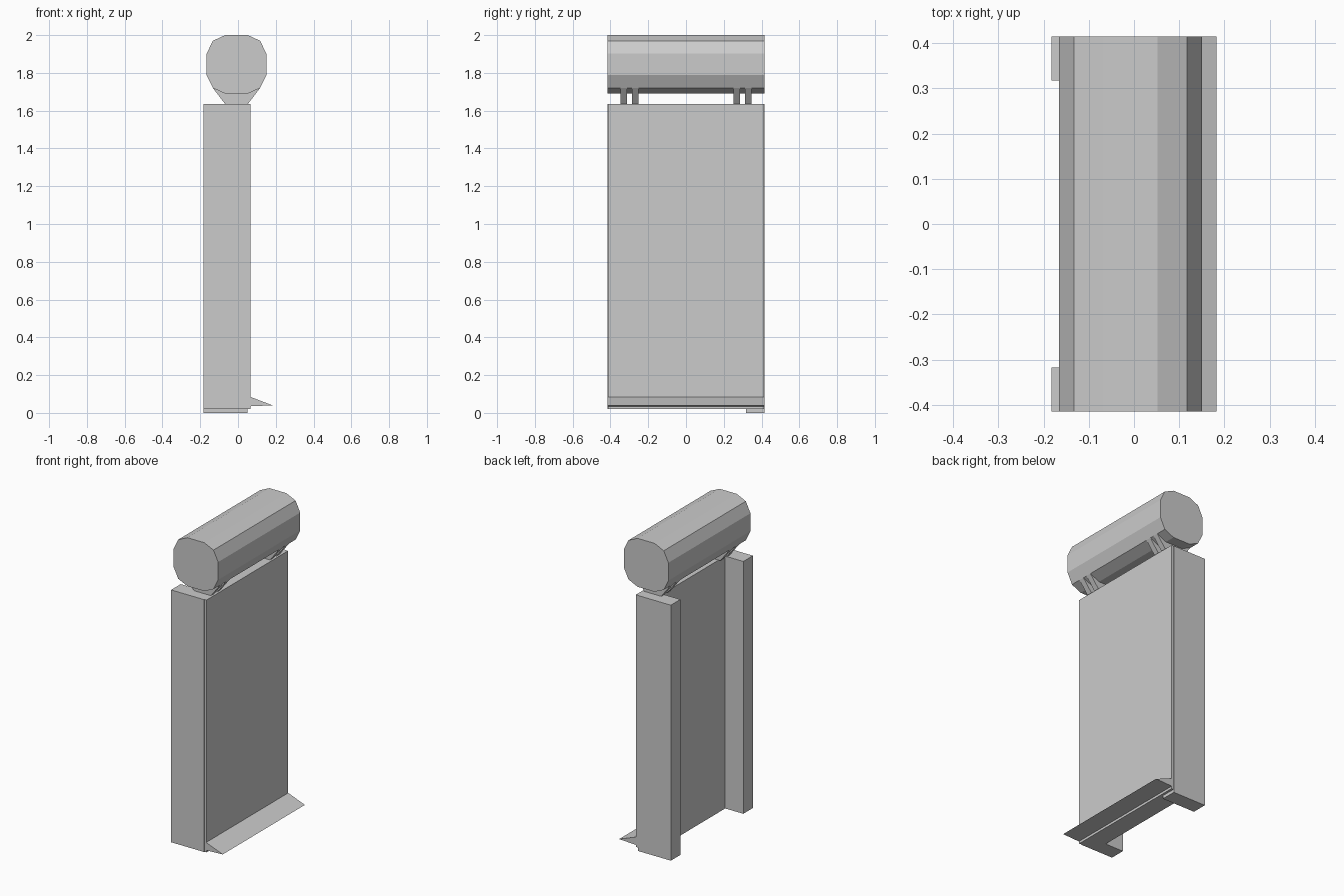
import bpy, bmesh
from mathutils import Vector

if "Cube" in bpy.data.objects:
    bpy.data.objects.remove(bpy.data.objects["Cube"])


def prism(name, profile, to_3d, lo, hi):
    """Extrude a flat 2D profile between two positions on the remaining axis."""
    bm = bmesh.new()
    face = bm.faces.new([bm.verts.new(to_3d(a, b, lo)) for a, b in profile])
    ext = bmesh.ops.extrude_face_region(bm, geom=[face])
    shift = Vector(to_3d(0, 0, hi - lo))
    new_verts = [g for g in ext["geom"] if isinstance(g, bmesh.types.BMVert)]
    bmesh.ops.translate(bm, verts=new_verts, vec=shift)
    bmesh.ops.recalc_face_normals(bm, faces=bm.faces[:])
    mesh = bpy.data.meshes.new(name)
    bm.to_mesh(mesh)
    bm.free()
    obj = bpy.data.objects.new(name, mesh)
    bpy.context.collection.objects.link(obj)
    return obj


def along_y(a, b, t):
    return (a, t, b)


def along_z(a, b, t):
    return (a, b, t)


HALF = 0.415        # half width in y
BASE, TOP = 0.02, 1.635

# Roller drum: 12-sided, mirrored about its own axis
cx = -0.008
right = [(0.06, 2.0), (0.125, 1.97), (0.158, 1.902),
         (0.158, 1.788), (0.125, 1.72), (0.06, 1.69)]
drum = [(cx + x, z) for x, z in right] + [(cx - x, z) for x, z in reversed(right)]
prism("roller_drum", drum, along_y, -HALF, HALF)

# Brackets holding the drum, two pairs
bracket = [(cx - 0.125, 1.72), (cx - 0.06, TOP), (cx + 0.06, TOP),
           (cx + 0.125, 1.72), (cx + 0.06, 1.69), (cx - 0.06, 1.69)]
for side in (-1, 1):
    for i, y in enumerate((0.268, 0.33)):
        prism(f"drum_bracket_{'left' if side < 0 else 'right'}_{i + 1}",
              bracket, along_y, side * y - 0.0175, side * y + 0.0175)

# Panel with rear posts: U-shaped plan, front sheet slightly inset
half_plan = [(0.065, HALF - 0.003), (0.05, HALF - 0.003), (0.05, HALF),
             (-0.183, HALF), (-0.183, 0.318), (-0.055, 0.318)]
plan = half_plan + [(x, -y) for x, y in reversed(half_plan)]
prism("panel_and_posts", plan, along_z, BASE, TOP)

# Foot: one post runs on to the floor
foot = [(0.05, HALF), (-0.183, HALF), (-0.183, 0.318), (0.05, 0.318)]
prism("post_foot", foot, along_z, 0.0, BASE)

# Sloping lip at the bottom of the panel
lip = [(0.065, 0.085), (0.183, 0.04), (0.065, 0.035)]
prism("bottom_lip", lip, along_y, -HALF, HALF)
